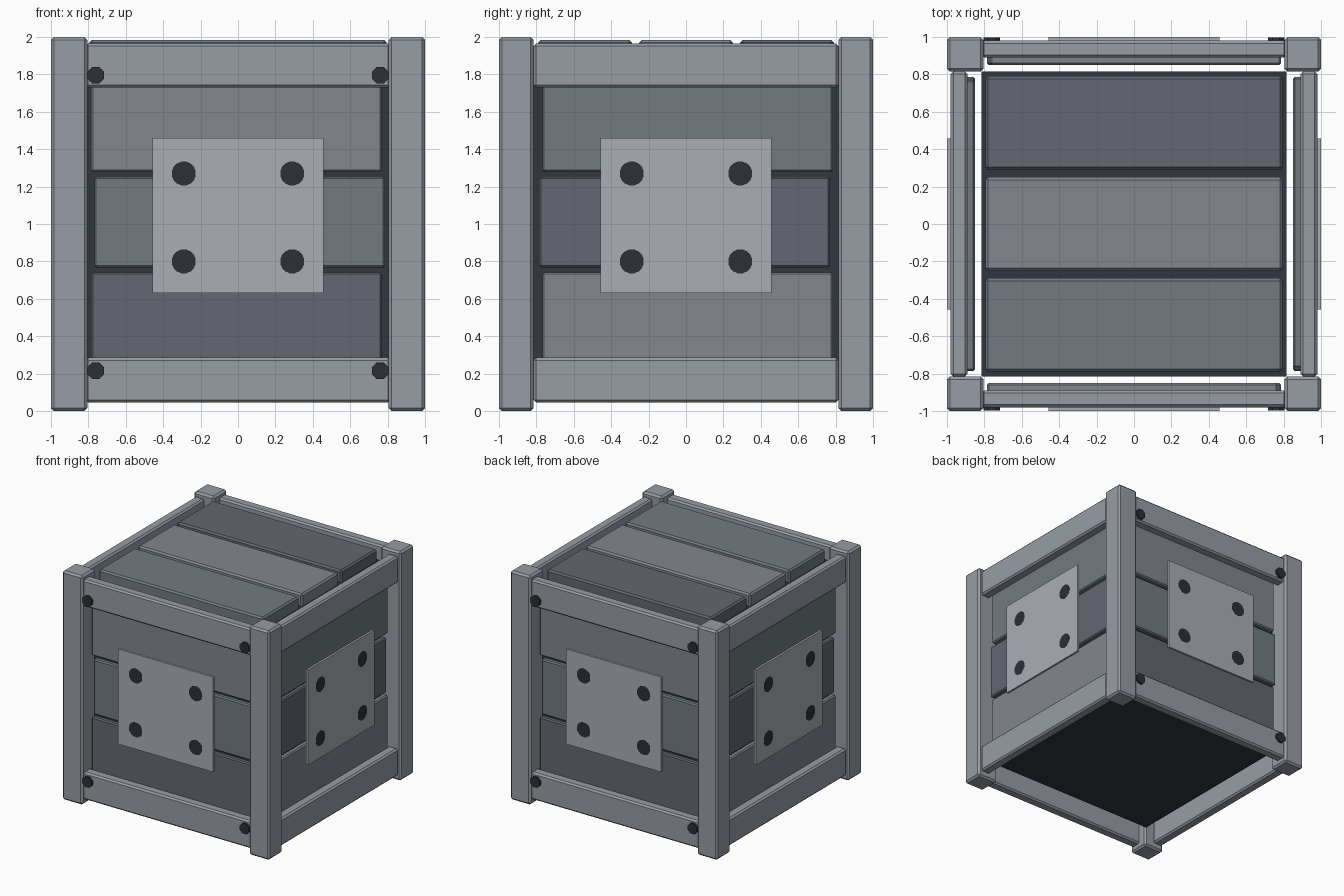
import bpy, math
from mathutils import Matrix, Vector

if "Cube" in bpy.data.objects:
    bpy.data.objects.remove(bpy.data.objects["Cube"])


def mat(name, rgb):
    m = bpy.data.materials.new(name)
    m.diffuse_color = tuple((c / 255) ** 2.2 for c in rgb) + (1,)
    m.use_nodes = True
    m.node_tree.nodes["Principled BSDF"].inputs["Base Color"].default_value = m.diffuse_color
    return m


FRAME = mat("frame_grey", (150, 155, 163))
PLATE = mat("plate_grey", (170, 172, 181))
DARK = mat("dark_core", (52, 57, 66))
BOLT = mat("bolt_dark", (48, 51, 58))
LIGHT = mat("plank_light", (130, 133, 143))
TEAL = mat("plank_teal", (112, 122, 129))
DEEP = mat("plank_deep", (100, 103, 113))


def box(name, lo, hi, material, bevel=0.0, turn=0.0):
    """Bevelled box between two corners, then turned about the z axis."""
    lo, hi = Vector(lo), Vector(hi)
    bpy.ops.mesh.primitive_cube_add(size=1)
    ob = bpy.context.object
    ob.name = name
    size = hi - lo
    ob.data.transform(Matrix.Rotation(turn, 4, 'Z') @ Matrix.Translation((lo + hi) / 2)
                      @ Matrix.Diagonal((size.x, size.y, size.z, 1)))
    ob.data.materials.append(material)
    if bevel:
        b = ob.modifiers.new("bevel", 'BEVEL')
        b.width, b.segments = bevel, 1
    return ob


def bolt(name, x, z, radius, sides, front, back, turn):
    """Short round bolt head facing -y, then turned about the z axis."""
    bpy.ops.mesh.primitive_cylinder_add(vertices=sides, radius=radius, depth=back - front)
    ob = bpy.context.object
    ob.name = name
    ob.data.transform(Matrix.Rotation(turn, 4, 'Z') @ Matrix.Translation((x, (front + back) / 2, z))
                      @ Matrix.Rotation(math.pi / 2, 4, 'X') @ Matrix.Rotation(math.pi / sides, 4, 'Z'))
    ob.data.materials.append(BOLT)


# dark inner core
box("inner_core", (-0.815, -0.815, 0.17), (0.815, 0.815, 1.88), DARK)

# corner posts
for i in range(4):
    box(f"corner_post_{i}", (-1, -1, 0), (-0.805, -0.815, 2) if i % 2 == 0 else (-0.815, -0.805, 2),
        FRAME, 0.016, i * math.pi / 2)

# four sides: rails, planks, centre plate and bolts
for side, label in enumerate(("front", "right", "back", "left")):
    turn = side * math.pi / 2
    for z0, z1, pos in ((0.045, 0.285, "bottom"), (1.73, 1.965, "top")):
        box(f"{label}_{pos}_rail", (-0.815, -0.98, z0), (0.815, -0.89, z1), FRAME, 0.014, turn)

    colours = (DEEP, TEAL, LIGHT) if side % 2 == 0 else (LIGHT, DEEP, TEAL)
    flip = 1 if side % 2 == 0 else -1
    for k, material in enumerate(colours):
        shift = 0.009 * flip * (1 if k == 1 else -1)
        zc = 0.5 + 0.51 * k
        box(f"{label}_plank_{k}", (-0.777 + shift, -0.9, zc - 0.242),
            (0.777 + shift, -0.85, zc + 0.242), material, 0.01, turn)

    box(f"{label}_plate", (-0.458, -0.999, 0.63), (0.458, -0.98, 1.46), PLATE, 0, turn)
    for sx in (-1, 1):
        for z in (0.80, 1.27):
            bolt(f"{label}_plate_bolt", sx * 0.29, z, 0.065, 16, -1.0, -0.96, turn)
        if side % 2 == 0:
            for z in (0.215, 1.795):
                bolt(f"{label}_rail_bolt", sx * 0.76, z, 0.048, 8, -0.998, -0.96, turn)

# lid planks
for k, material in enumerate((TEAL, LIGHT, DEEP)):
    yc = (k - 1) * 0.54
    box(f"lid_plank_{k}", (-0.795, yc - 0.25, 1.86), (0.795, yc + 0.25, 1.985), material, 0.014)
